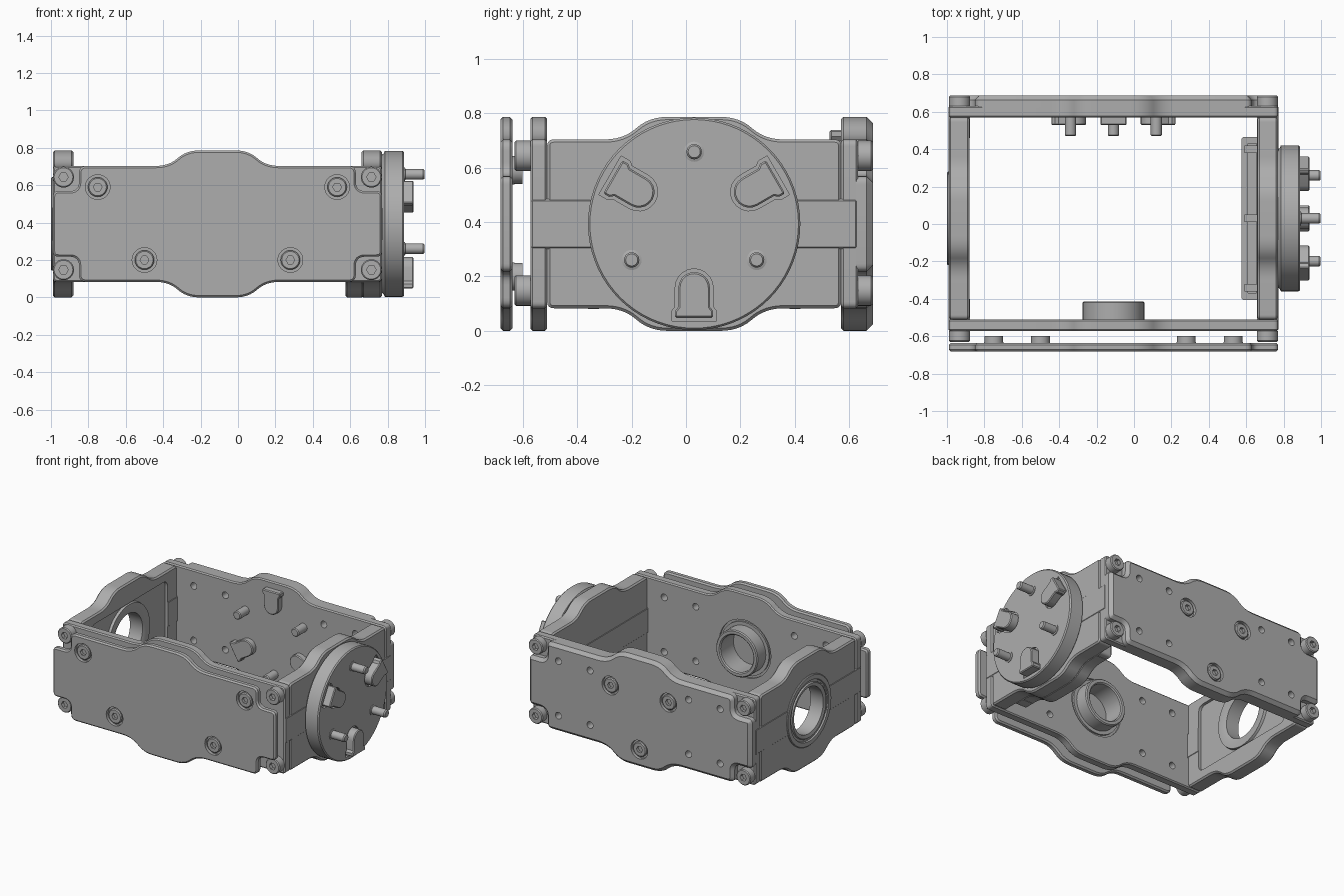
import bpy, bmesh
from math import sin, cos, pi, radians
from mathutils import Vector

if "Cube" in bpy.data.objects:
    bpy.data.objects.remove(bpy.data.objects["Cube"])

grey = bpy.data.materials.new("satin grey")
grey.use_nodes = True
grey.diffuse_color = (0.42, 0.42, 0.42, 1)
grey.node_tree.nodes["Principled BSDF"].inputs["Base Color"].default_value = (0.42, 0.42, 0.42, 1)

ZC = 0.393            # mid height of the frame
XC, YC = -0.11, 0.03  # middle of the long and short walls


def place(axis, u, v, t):
    return (t, u, v) if axis == "x" else (u, t, v)


def finish(name, bm, bevel=0.0):
    bmesh.ops.remove_doubles(bm, verts=bm.verts, dist=1e-5)
    bmesh.ops.recalc_face_normals(bm, faces=bm.faces)
    me = bpy.data.meshes.new(name)
    bm.to_mesh(me)
    bm.free()
    me.materials.append(grey)
    ob = bpy.data.objects.new(name, me)
    bpy.context.collection.objects.link(ob)
    if bevel:
        m = ob.modifiers.new("Bevel", "BEVEL")
        m.width, m.segments, m.limit_method = bevel, 1, "ANGLE"
        m.angle_limit = radians(50)
        bake(ob)
    return ob


def bake(ob):
    dg = bpy.context.evaluated_depsgraph_get()
    me = bpy.data.meshes.new_from_object(ob.evaluated_get(dg))
    ob.modifiers.clear()
    ob.data = me


def cut(ob, cutters):
    for c in cutters:
        m = ob.modifiers.new("Cut", "BOOLEAN")
        m.operation, m.object, m.solver = "DIFFERENCE", c, "EXACT"
    bake(ob)
    for c in cutters:
        bpy.data.objects.remove(c)


def extrude(name, axis, pts, a, b, bevel=0.0):
    bm = bmesh.new()
    lo, hi = ([bm.verts.new(place(axis, u, v, t)) for u, v in pts] for t in (a, b))
    bm.faces.new(lo)
    bm.faces.new(hi)
    for i in range(len(pts)):
        j = (i + 1) % len(pts)
        bm.faces.new((lo[i], lo[j], hi[j], hi[i]))
    return finish(name, bm, bevel)


def box(name, axis, u0, u1, v0, v1, a, b, bevel=0.0):
    return extrude(name, axis, [(u0, v0), (u1, v0), (u1, v1), (u0, v1)], a, b, bevel)


def lathe(name, axis, u, v, prof, segs=40, ring=False):
    """Turn (radius, depth) points about an axis through (u, v)."""
    bm = bmesh.new()
    rows = [[bm.verts.new(place(axis, u + r * cos(2 * pi * k / segs), v + r * sin(2 * pi * k / segs), t))
             for k in range(segs)] for r, t in prof]
    n = len(rows)
    for i in range(n if ring else n - 1):
        p, q = rows[i], rows[(i + 1) % n]
        for k in range(segs):
            j = (k + 1) % segs
            bm.faces.new((p[k], p[j], q[j], q[k]))
    if not ring:
        bm.faces.new(rows[0])
        bm.faces.new(rows[-1])
    return finish(name, bm)


def rod(name, axis, u, v, r, a, b, segs=32):
    c = min(0.006, r / 4) * (1 if b > a else -1)
    return lathe(name, axis, u, v, [(r, a), (r, b - c), (r - abs(c), b)], segs)


def drill(axis, u, v, r, a, b, segs=24):
    return lathe("cutter", axis, u, v, [(r, a), (r, b)], segs)


def rounded(pts, steps=6):
    """Round each (u, v, radius) corner."""
    out = []
    for i, (u, v, r) in enumerate(pts):
        p = Vector((u, v))
        a = Vector(pts[i - 1][:2]) - p
        b = Vector(pts[(i + 1) % len(pts)][:2]) - p
        a = p + a.normalized() * min(r, a.length * 0.48)
        b = p + b.normalized() * min(r, b.length * 0.48)
        for k in range(steps + 1):
            s = k / steps
            q = a * (1 - s) ** 2 + p * 2 * s * (1 - s) + b * s * s
            out.append((q.x, q.y))
    return out


def wall(half, cu, notch=False, grow=0.0):
    """Wall outline with a hump above and below, optionally with notched corners."""
    e = 0.31 + grow
    q = [(half, e, 0.025)]
    if notch:
        q = [(half, 0.175, 0.03), (half - 0.14, 0.175, 0.05), (half - 0.14, e, 0.04)]
    q += [(0.26, e, 0.07), (0.165, ZC + grow, 0.07)]
    top = q + [(-u, v, r) for u, v, r in reversed(q)]
    pts = top + [(u, -v, r) for u, v, r in reversed(top)]
    return [(u + cu, v + ZC) for u, v in rounded(pts)]


def polar(cu, deg, r=0.265):
    return cu + r * cos(radians(deg)), ZC + r * sin(radians(deg))


def key_outline(cu, deg, grow=0.0):
    """Tab with a round end towards the centre and small ears outside."""
    w, a = 0.058 + grow, radians(deg)
    loc = [(0.345 + grow, w + 0.012), (0.32, w + 0.012), (0.305, w)]
    loc += [(0.235 - w * sin(t * pi / 10), w * cos(t * pi / 10)) for t in range(11)]
    loc += [(0.305, -w), (0.32, -w - 0.012), (0.345 + grow, -w - 0.012)]
    return [(cu + r * cos(a) - s * sin(a), ZC + r * sin(a) + s * cos(a)) for r, s in loc]


def screw(name, u, v, r, a, b):
    """Socket head screw along y."""
    ob = rod(name, "y", u, v, r, a, b)
    d = 1 if b > a else -1
    cut(ob, [drill("y", u, v, r * 0.45, b - d * 0.025, b + d * 0.02, 6)])


HOLES = [(XC + s * d, z) for s in (-1, 1) for d in (0.64, 0.39) for z in (0.59, 0.20)]
CORNERS = [(x, z) for x in (-0.933, 0.713) for z in (0.148, 0.643)]


def long_wall(side, inner, mid, outer):
    """Base sheet, raised notched layer, corner screws and small holes."""
    base = extrude(side + "_wall_base", "y", wall(0.88, XC), inner, mid, 0.008)
    layer = extrude(side + "_wall_raised_layer", "y", wall(0.88, XC, True), inner + (mid - inner) * 0.5, outer, 0.028)
    for ob in (base, layer):
        cut(ob, [drill("y", x, z, 0.024, inner - 0.1, outer + 0.1) if outer > inner
                 else drill("y", x, z, 0.024, inner + 0.1, outer - 0.1) for x, z in HOLES])
    for i, (x, z) in enumerate(CORNERS):
        screw(f"{side}_corner_screw_{i}", x, z, 0.056, mid, outer)
    return base, layer


# Front wall with a tubular hub inside
base, layer = long_wall("front", -0.51, -0.572, -0.63)
cut(layer, [box("cutter", "y", -1.2, 1.0, 0.30, 0.48, -0.573, -0.7)])
cut(base, [lathe("cutter", "y", XC, ZC, [(0.205, -0.522), (0.205, -0.45), (0.19, -0.45), (0.19, -0.522)], ring=True)])
lathe("front_hub", "y", XC, ZC, [(0.165, -0.54), (0.165, -0.421), (0.158, -0.414), (0.138, -0.414),
      (0.13, -0.421), (0.13, -0.54)], ring=True)
cut(base, [drill("y", XC, ZC, 0.13, -0.45, -0.565, 40)])

# Front cover plate with recessed screws
cover = extrude("front_cover", "y", wall(0.88, XC, True), -0.637, -0.682, 0.01)
spots = [(XC - 0.64, 0.59), (XC + 0.64, 0.59), (XC - 0.39, 0.20), (XC + 0.39, 0.20)]
cut(cover, [drill("y", x, z, 0.066, -0.66, -0.72, 32) for x, z in spots])
for i, (x, z) in enumerate(spots):
    screw(f"cover_screw_{i}", x, z, 0.052, -0.63, -0.68)
    rod(f"cover_spacer_{i}", "y", x, z, 0.05, -0.60, -0.65)

# Back wall with pins and keys inside, screws outside
base, layer = long_wall("back", 0.57, 0.632, 0.686)
pins = [polar(XC, d) for d in (30, 150, 270)]
cut(layer, [drill("y", x, z, 0.066, 0.665, 0.72, 32) for x, z in pins])
for i, (x, z) in enumerate(pins):
    screw(f"back_screw_{i}", x, z, 0.052, 0.64, 0.684)
    rod(f"back_pin_{i}", "y", x, z, 0.03, 0.60, 0.47)
for i, d in enumerate((90, 210, 330)):
    extrude(f"back_key_{i}", "y", key_outline(XC, d), 0.60, 0.528, 0.006)


def short_wall(side, x0, x1):
    """End wall with tongues that lock into the long walls."""
    ob = extrude(side + "_wall", "x", wall(0.54, YC), x0, x1, 0.01)
    e = 0.003
    box(side + "_wall_tongues", "x", -0.571, 0.631, 0.30, 0.485, min(x0, x1) - e, max(x0, x1) + e, 0.008)
    return ob


# Left wall with a bearing ring and a shallow inner recess
left = short_wall("left", -0.99, -0.88)
tongue = bpy.data.objects["left_wall_tongues"]
recess = rounded([(YC - 0.43, 0.15, 0.05), (YC + 0.43, 0.15, 0.05), (YC + 0.43, 0.64, 0.05), (YC - 0.43, 0.64, 0.05)])
for ob in (left, tongue):
    cut(ob, [extrude("cutter", "x", recess, -0.9, -0.8), drill("x", YC, ZC, 0.2, -1.1, -0.8, 48)])
lathe("left_bearing_ring", "x", YC, ZC, [(0.25, -0.98), (0.25, -0.995), (0.245, -1.0), (0.215, -1.0), (0.21, -0.988),
      (0.195, -0.988), (0.19, -0.998), (0.165, -0.992), (0.165, -0.892), (0.19, -0.882), (0.235, -0.882),
      (0.24, -0.905), (0.2, -0.91), (0.2, -0.98)], 48, True)

# Right wall with an inner bracket following the lower hump
short_wall("right", 0.77, 0.66)
bracket = extrude("right_bracket", "x", wall(0.435, YC), 0.575, 0.67, 0.008)
cut(bracket, [box("cutter", "x", -1, 1, 0.22, 1, 0.4, 0.8),
              box("cutter", "x", YC - 0.4, YC + 0.4, 0.12, 1, 0.61, 0.655)])
for i, y in enumerate((-0.37, 0, 0.37)):
    box(f"bracket_rib_{i}", "x", YC + y - 0.02, YC + y + 0.02, 0.08, 0.24, 0.59, 0.67)

# Turntable disc with pins and keys
disc = lathe("right_disc", "x", YC, ZC, [(0.36, 0.76), (0.378, 0.78), (0.39, 0.785), (0.39, 0.88), (0.383, 0.888)], 72)
cut(disc, [extrude("cutter", "x", key_outline(YC, d, 0.012), 0.873, 0.95) for d in (30, 150, 270)])
for i, d in enumerate((30, 150, 270)):
    extrude(f"disc_key_{i}", "x", key_outline(YC, d), 0.86, 0.938, 0.006)
    y, z = polar(YC, d + 60)
    lathe(f"disc_pin_{i}", "x", y, z, [(0.037, 0.87), (0.037, 0.892), (0.028, 0.895), (0.028, 0.99), (0.022, 0.998)], 32)

# Smooth round surfaces, keep edges sharp
bpy.ops.object.select_all(action="DESELECT")
for ob in bpy.context.scene.objects:
    if ob.type == "MESH" and ob.data.materials and ob.data.materials[0] == grey:
        ob.select_set(True)
        bpy.context.view_layer.objects.active = ob
bpy.ops.object.shade_smooth_by_angle(angle=radians(28))
